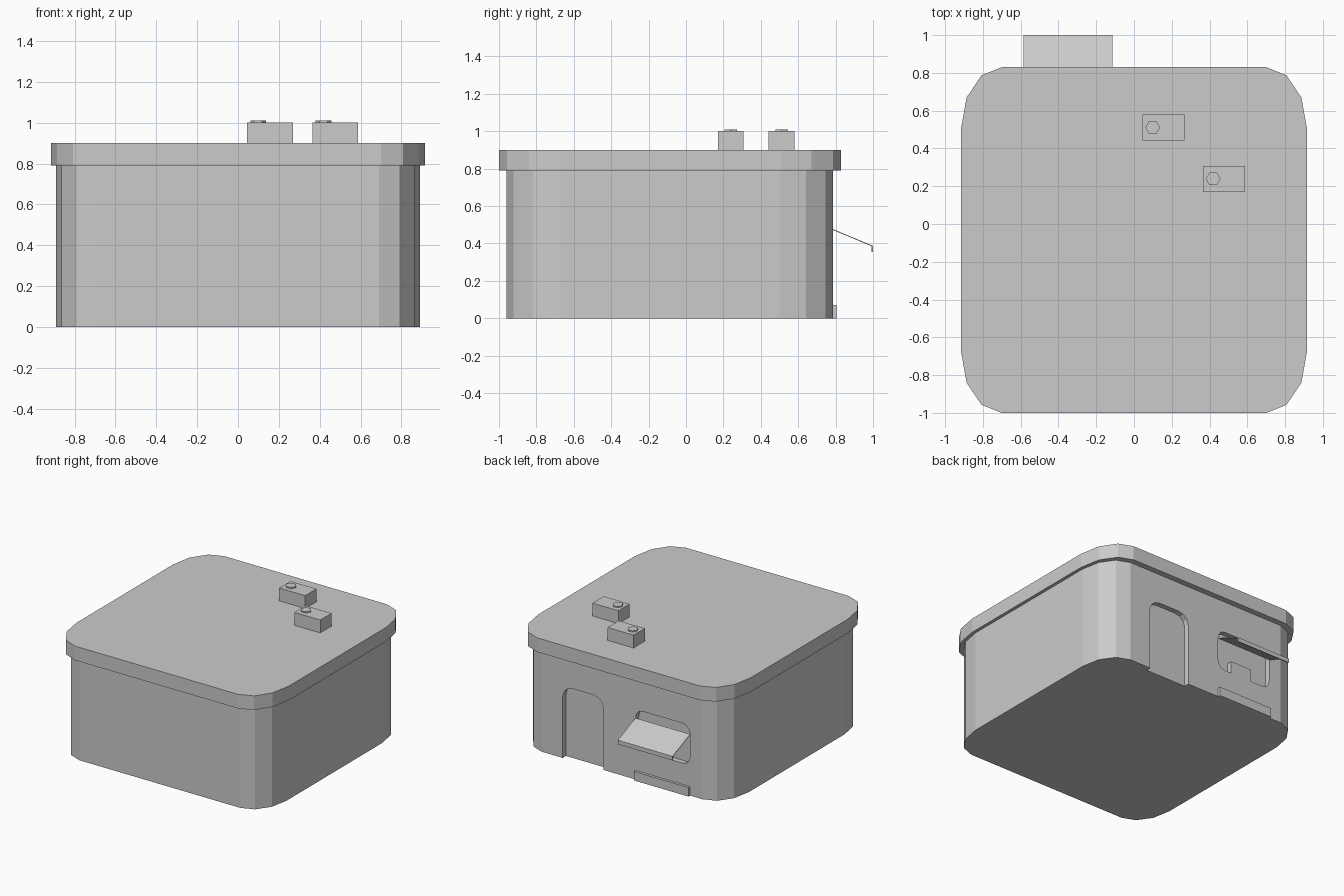
import bpy, bmesh, math
from mathutils import Vector

if "Cube" in bpy.data.objects:
    bpy.data.objects.remove(bpy.data.objects["Cube"])

grey = bpy.data.materials.new("plain grey")
grey.diffuse_color = (0.6, 0.6, 0.6, 1)
grey.use_nodes = True
grey.node_tree.nodes["Principled BSDF"].inputs["Base Color"].default_value = grey.diffuse_color


def prism(name, outline, lo, hi, axis="z"):
    """Extrude a 2D outline along z (outline is x, y) or y (outline is x, z)."""
    place = (lambda p, t: (p[0], p[1], t)) if axis == "z" else (lambda p, t: (p[0], t, p[1]))
    bm = bmesh.new()
    face = bm.faces.new([bm.verts.new(place(p, lo)) for p in outline])
    ext = bmesh.ops.extrude_face_region(bm, geom=[face])
    moved = [v for v in ext["geom"] if isinstance(v, bmesh.types.BMVert)]
    bmesh.ops.translate(bm, verts=moved, vec=Vector(place((0, 0), hi - lo)))
    bmesh.ops.recalc_face_normals(bm, faces=bm.faces[:])
    mesh = bpy.data.meshes.new(name)
    bm.to_mesh(mesh)
    bm.free()
    mesh.materials.append(grey)
    obj = bpy.data.objects.new(name, mesh)
    bpy.context.collection.objects.link(obj)
    return obj


def rounded(x0, x1, y0, y1, a, b, steps=3):
    """Rectangle with elliptical corners of radii a and b."""
    pts = []
    for quarter, (cx, cy) in enumerate([(x1 - a, y1 - b), (x0 + a, y1 - b),
                                        (x0 + a, y0 + b), (x1 - a, y0 + b)]):
        for i in range(steps + 1):
            t = math.pi / 2 * (quarter + i / steps)
            pts.append((cx + a * math.cos(t), cy + b * math.sin(t)))
    return pts


def rect(x0, x1, y0, y1):
    return [(x0, y0), (x1, y0), (x1, y1), (x0, y1)]


def cut(target, cutter):
    mod = target.modifiers.new("cut", "BOOLEAN")
    mod.operation = "DIFFERENCE"
    mod.solver = "EXACT"
    mod.object = cutter
    bpy.context.view_layer.objects.active = target
    bpy.ops.object.modifier_apply(modifier=mod.name)
    bpy.data.objects.remove(cutter)


WALL, DEPTH = 0.785, 0.04      # back wall plane and recess depth
WX0, WX1 = -0.585, -0.115      # serving window span

# Building walls with door and window recesses in the back
walls = prism("walls", rounded(-0.89, 0.89, -0.96, WALL, 0.2, 0.285), 0, 0.79)
cut(walls, prism("door_cutter", rounded(0.16, 0.51, -0.2, 0.56, 0.09, 0.08),
                 WALL - DEPTH, WALL + 0.1, "y"))
cut(walls, prism("window_cutter", rounded(WX0, WX1, 0.235, 0.545, 0.06, 0.07),
                 WALL - DEPTH, WALL + 0.1, "y"))

# Raised middle of the window sill
prism("window_sill_block", rect(-0.415, -0.235, 0.235, 0.33), WALL - DEPTH, WALL, "y")

# Overhanging roof slab
prism("roof", rounded(-0.915, 0.915, -1.0, 0.83, 0.215, 0.32), 0.79, 0.90)

# Sloping awning with a hanging lip
awning = prism("awning", rect(WX0, WX1, WALL, 1.0), 0.0, 0.005)
for v in awning.data.vertices:
    v.co.z += 0.472 - (v.co.y - WALL) / (1.0 - WALL) * 0.09
prism("awning_lip", rect(WX0, WX1, 0.355, 0.387), 0.992, 1.0, "y")

# Low step under the window
prism("step", rect(WX0, WX1, 0.0, 0.07), WALL, 0.805, "y")

# Roof units with hexagonal caps
for i, (x, y) in enumerate([(0.045, 0.442), (0.365, 0.17)], 1):
    prism(f"roof_unit_{i}", rect(x, x + 0.223, y, y + 0.138), 0.90, 1.0)
    hexagon = [(x + 0.054 + 0.039 * math.cos(k * math.pi / 3),
                y + 0.069 + 0.039 * math.sin(k * math.pi / 3)) for k in range(6)]
    prism(f"roof_unit_cap_{i}", hexagon, 1.0, 1.01)
